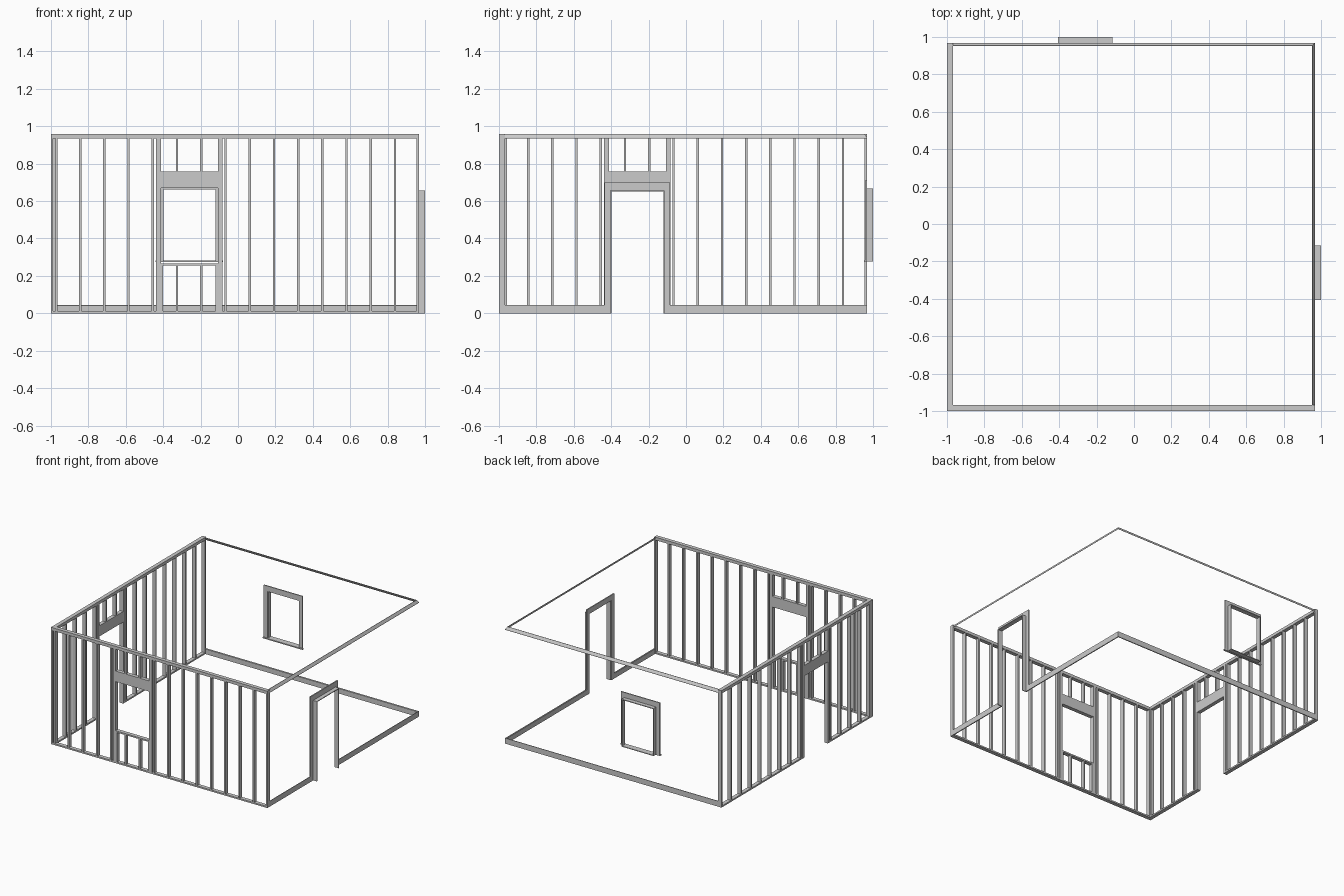
import bpy, bmesh

if "Cube" in bpy.data.objects:
    bpy.data.objects.remove(bpy.data.objects["Cube"])

T = 0.0122          # lumber thickness
IN, OUT = -0.968, 0.967   # inner faces of the framed walls / inner faces of the trimmed walls
H = 0.96
RO = (-0.413, -0.107)     # rough opening


def make(name, bm):
    bmesh.ops.recalc_face_normals(bm, faces=bm.faces)
    me = bpy.data.meshes.new(name)
    bm.to_mesh(me)
    bm.free()
    ob = bpy.data.objects.new(name, me)
    bpy.context.collection.objects.link(ob)
    return ob


def boxes(name, items, swap=False):
    """One object from boxes (u0,u1,v0,v1,z0,z1); u runs along the wall, v across it."""
    bm = bmesh.new()
    for u0, u1, v0, v1, z0, z1 in items:
        vs = bmesh.ops.create_cube(bm, size=1)["verts"]
        for v in vs:
            u = u1 if v.co.x > 0 else u0
            w = v1 if v.co.y > 0 else v0
            z = z1 if v.co.z > 0 else z0
            v.co = (w, u, z) if swap else (u, w, z)
    return make(name, bm)


def sweep(name, profile, ends):
    """Mitred strip: ends is a list of functions giving (x, y) for an inward offset d."""
    bm = bmesh.new()
    rings = [[bm.verts.new((*f(d), z)) for d, z in profile] for f in ends]
    n = len(profile)
    for a, b in zip(rings, rings[1:]):
        for i in range(n):
            j = (i + 1) % n
            bm.faces.new((a[i], a[j], b[j], b[i]))
    bm.faces.new(rings[0])
    bm.faces.new(rings[-1])
    return make(name, bm)


def framed_wall(label, start, swap, door):
    lo, hi = -1.0, IN
    top = H - 2 * T
    grid = [-0.844 + 0.1295 * k for k in range(14)]
    a, b = RO
    head0, head1 = 0.67, 0.757

    def stud(c, z0=T, z1=top):
        return (c - T / 2, c + T / 2, lo, hi, z0, z1)

    # plates
    boxes(label + "_top_plates", [(start, OUT, lo, hi, top, top + T),
                                  (start, OUT, lo, hi, top + T, H)], swap)
    sole = [(start, a, lo, hi, 0, T), (b, OUT, lo, hi, 0, T)] if door else [(start, OUT, lo, hi, 0, T)]
    boxes(label + "_sole_plate", sole, swap)
    # full height studs, with kings beside the opening
    full = [c for c in grid if not a - T < c < b + T]
    full += [a - 1.5 * T, b + 1.5 * T, OUT - T / 2]
    full += [IN + T / 2] if swap else [-1 + T / 2, IN - T / 2 + 0.004]
    boxes(label + "_studs", [stud(c) for c in full], swap)
    # trimmers carry the header
    boxes(label + "_trimmers", [stud(a - T / 2, T, head0), stud(b + T / 2, T, head0)], swap)
    boxes(label + "_header", [(a - T, b + T, lo, hi, head0, head1)], swap)
    # short studs above and below the opening
    mid = [c for c in grid if a < c < b]
    short = [stud(c, head1, top) for c in mid + [a - T / 2, b + T / 2]]
    if not door:
        sill = 0.267
        short += [stud(c, T, sill - T) for c in mid + [a + T / 2, b - T / 2]]
        boxes(label + "_rough_sill", [(a, b, lo, hi, sill - T, sill)], swap)
    boxes(label + "_cripple_studs", short, swap)


framed_wall("front_wall", -1.0, False, False)
framed_wall("left_wall", IN, True, True)

# finished trim on the right and back sides
C0, C1 = -0.437, -0.085       # casing outer edges
J0, J1, JT = -0.405, -0.115, 0.006
base = [(0, 0), (0.008, 0), (0.008, 0.041), (0.005, 0.045), (0, 0.045)]
crown = [(0, 0.935), (0.002, 0.935), (0.015, 0.957), (0.015, H), (0.012, H), (0, 0.941)]


def right_at(y):
    return lambda d: (OUT - d, y)


def corner(d):
    return (OUT - d, OUT - d)


def back_end(d):
    return (IN, OUT - d)


sweep("baseboard_front_part", base, [right_at(IN), right_at(C0)])
sweep("baseboard_back_part", base, [right_at(C1), corner, back_end])
sweep("crown_moulding", crown, [right_at(IN), corner, back_end])

CT = 0.009                    # casing thickness


def casing(name, z0, zh, z1, swap):
    v = (OUT - CT, OUT)
    boxes(name, [(C0, J0 + 0.003, *v, z0, zh), (J1 - 0.003, C1, *v, z0, zh),
                 (C0, C1, *v, zh, z1)], swap)


def jambs(name, z0, z1, swap, bottom):
    v = (OUT - 0.002, 1.0)
    parts = [(J0, J0 + JT, *v, z0, z1), (J1 - JT, J1, *v, z0, z1),
             (J0 + JT, J1 - JT, *v, z1 - JT, z1)]
    if bottom:
        parts.append((J0 + JT, J1 - JT, *v, z0, z0 + JT))
    boxes(name, parts, swap)


# door on the right side
casing("door_casing", 0, 0.655, 0.70, True)
jambs("door_jambs", 0, 0.657, True, False)

# window on the back side
casing("window_casing", 0.283, 0.665, 0.71, False)
jambs("window_jambs", 0.277, 0.668, False, True)
boxes("window_stool", [(C0 - 0.005, C1 + 0.005, OUT - 0.016, OUT, 0.274, 0.283)])
